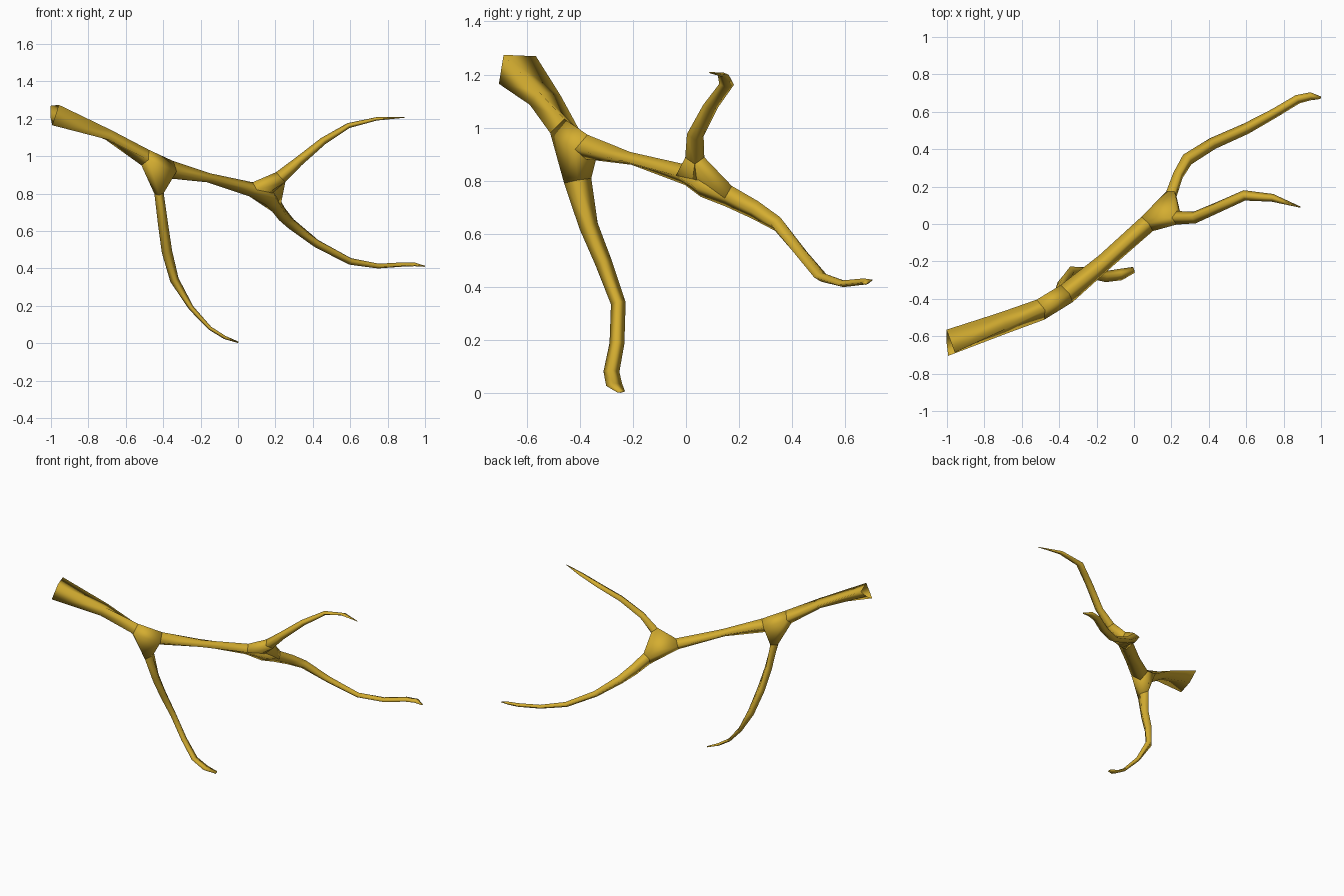
import bpy, bmesh
from mathutils import Vector

mat = bpy.data.materials.new("bark")
mat.diffuse_color = (0.66, 0.42, 0.03, 1)

DIAMOND = [(-1, 0), (0, 1), (1, 0), (0, -1)]
WEDGE = [(-1, -1), (-1, 1), (1, 1), (0.12, -0.12)]


def finish(name, bm):
    bmesh.ops.recalc_face_normals(bm, faces=bm.faces)
    for f in bm.faces:
        f.smooth = True
    me = bpy.data.meshes.new(name)
    bm.to_mesh(me)
    bm.free()
    me.materials.append(mat)
    bpy.context.collection.objects.link(bpy.data.objects.new(name, me))


def limb(name, path):
    """Sweep rings along (x, y, z, half width, half thickness, width axis, roundness)."""
    bm = bmesh.new()
    pts = [Vector(p[:3]) for p in path]
    rings = []
    for i, p in enumerate(path):
        t = (pts[min(i + 1, len(pts) - 1)] - pts[max(i - 1, 0)]).normalized()
        w = Vector(p[5])
        w = (w - t * w.dot(t)).normalized()
        n = t.cross(w)
        ring = []
        for a, b in zip(WEDGE, DIAMOND):
            u, v = Vector(a).lerp(Vector(b), p[6])
            ring.append(bm.verts.new(pts[i] + w * u * p[3] + n * v * p[4]))
        rings.append(ring)
    for r, s in zip(rings, rings[1:]):
        for j in range(4):
            k = (j + 1) % 4
            bm.faces.new((r[j], r[k], s[k], s[j]))
    bm.faces.new(rings[-1])
    coords = [[v.co.copy() for v in r] for r in rings]
    finish(name, bm)
    return coords


def web(name, *rings):
    """Fill a junction with the hull of the rings that meet there."""
    bm = bmesh.new()
    verts = [bm.verts.new(c) for r in rings for c in r]
    bmesh.ops.convex_hull(bm, input=verts)
    bmesh.ops.delete(bm, geom=[v for v in bm.verts if not v.link_faces], context='VERTS')
    finish(name, bm)


A, B, Y = (-0.45, 0.9, 0), (-0.8, 0.5, 0.2), (0, 1, 0)

# main stem, open at the cut end, running on into the lower back branch
stem = limb("main_stem", [
    (-0.998, -0.635, 1.217, 0.065, 0.058, A, 0),
    (-0.70, -0.53, 1.103, 0.058, 0.036, A, 0.4),
    (-0.50, -0.458, 0.988, 0.057, 0.05, A, 0.8),
    (-0.36, -0.372, 0.925, 0.056, 0.05, A, 0.9),
    (-0.16, -0.205, 0.882, 0.046, 0.027, A, 0.8),
    (0.07, 0.0, 0.822, 0.049, 0.039, A, 1),
    (0.165, 0.065, 0.785, 0.05, 0.05, A, 1),
    (0.20, 0.16, 0.742, 0.032, 0.044, B, 1),
    (0.235, 0.26, 0.69, 0.029, 0.038, B, 1),
    (0.285, 0.345, 0.637, 0.034, 0.03, B, 1),
    (0.42, 0.43, 0.532, 0.032, 0.022, B, 1),
    (0.60, 0.51, 0.437, 0.03, 0.018, B, 1),
    (0.75, 0.592, 0.412, 0.026, 0.013, B, 1),
    (0.875, 0.667, 0.42, 0.025, 0.012, B, 1),
    (0.945, 0.683, 0.421, 0.022, 0.01, B, 1),
    (0.998, 0.675, 0.411, 0.007, 0.003, B, 1)])

# branch curving up at the fork
upper = limb("upper_branch", [p + (Y, 1) for p in [
    (0.15, 0.04, 0.80, 0.02, 0.02),
    (0.228, 0.033, 0.888, 0.036, 0.036),
    (0.325, 0.035, 0.972, 0.032, 0.026),
    (0.455, 0.092, 1.08, 0.029, 0.02),
    (0.59, 0.153, 1.163, 0.028, 0.014),
    (0.74, 0.14, 1.199, 0.021, 0.009),
    (0.89, 0.09, 1.207, 0.003, 0.002)]])

# branch hanging down to the ground
hang = limb("hanging_branch", [p + (Y, 1) for p in [
    (-0.43, -0.42, 0.93, 0.03, 0.03),
    (-0.422, -0.408, 0.80, 0.052, 0.025),
    (-0.40, -0.367, 0.63, 0.036, 0.027),
    (-0.38, -0.31, 0.49, 0.032, 0.028),
    (-0.34, -0.255, 0.338, 0.028, 0.024),
    (-0.25, -0.26, 0.188, 0.028, 0.014),
    (-0.15, -0.281, 0.08, 0.03, 0.01),
    (-0.07, -0.27, 0.03, 0.031, 0.009),
    (0.0, -0.245, 0.005, 0.016, 0.004)]])

# webbed junctions
web("fork", stem[5], stem[7], upper[1])
web("branch_collar", stem[2], stem[3], hang[1])
